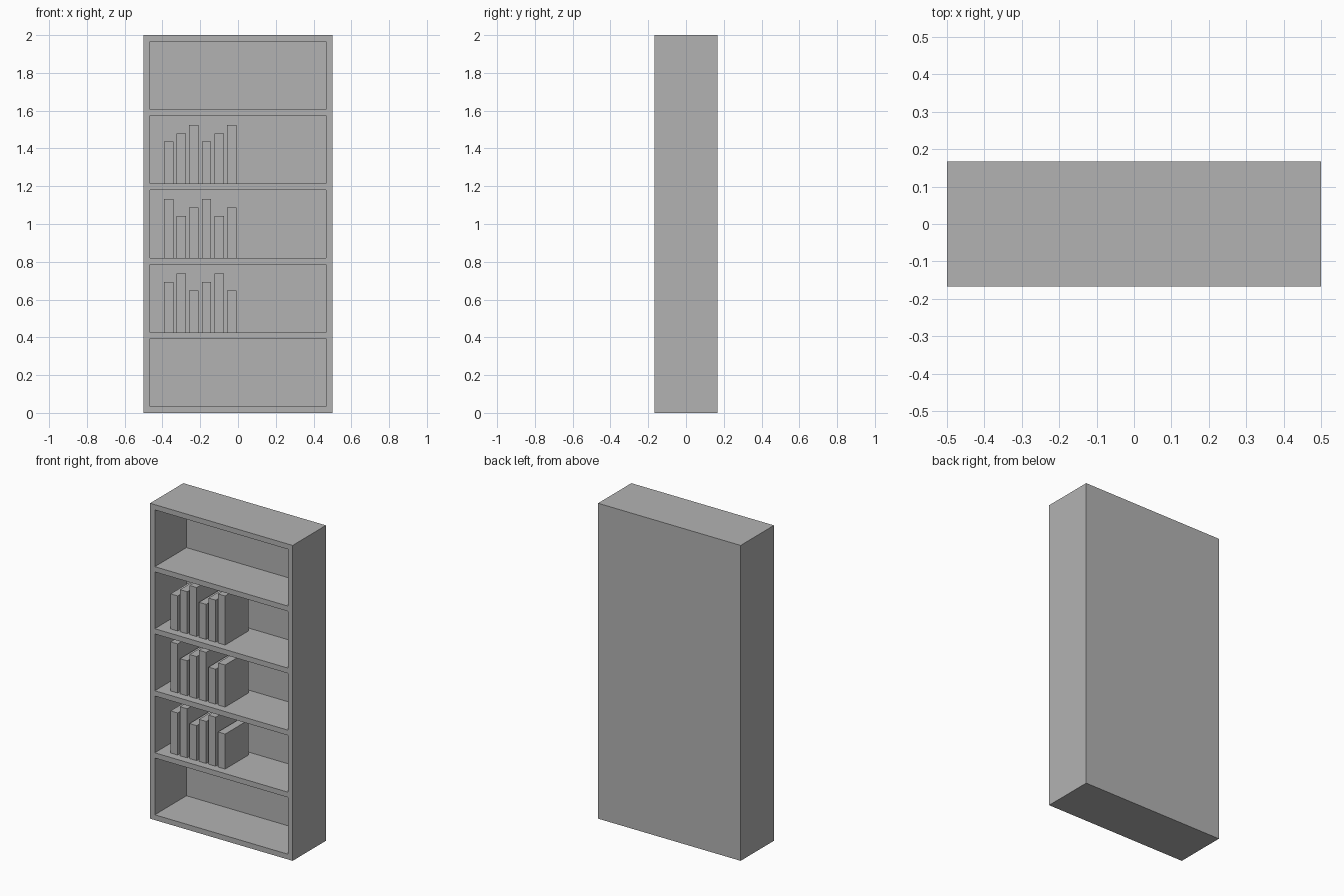
import bpy, bmesh
from mathutils import Vector

if "Cube" in bpy.data.objects:
    bpy.data.objects.remove(bpy.data.objects["Cube"])

W, D, H = 1.0, 1 / 3, 2.0       # overall size
T = 1 / 30                      # board thickness
BACK = 1 / 60                   # back panel thickness
BAYS = 5
OPEN = (H - (BAYS + 1) * T) / BAYS
PITCH = OPEN + T

grey = bpy.data.materials.new("grey")
grey.diffuse_color = (0.45, 0.45, 0.45, 1)
grey.use_nodes = True
grey.node_tree.nodes["Principled BSDF"].inputs["Base Color"].default_value = grey.diffuse_color


def box_mesh(lo, hi):
    lo, hi = Vector(lo), Vector(hi)
    bm = bmesh.new()
    bmesh.ops.create_cube(bm, size=1)
    bmesh.ops.scale(bm, vec=hi - lo, verts=bm.verts)
    bmesh.ops.translate(bm, vec=(lo + hi) / 2, verts=bm.verts)
    return bm


def finish(name, bm):
    bmesh.ops.recalc_face_normals(bm, faces=bm.faces)
    mesh = bpy.data.meshes.new(name)
    bm.to_mesh(mesh)
    bm.free()
    mesh.materials.append(grey)
    obj = bpy.data.objects.new(name, mesh)
    bpy.context.collection.objects.link(obj)
    return obj


# Cabinet: solid block, front sliced into a frame, bays pushed inwards
bm = box_mesh((-W / 2, -D / 2, 0), (W / 2, D / 2, H))
cuts = [((x, 0, 0), (1, 0, 0)) for x in (-W / 2 + T, W / 2 - T)]
for i in range(BAYS):
    z = T + i * PITCH
    cuts += [((0, 0, z), (0, 0, 1)), ((0, 0, z + OPEN), (0, 0, 1))]
for co, no in cuts:
    bmesh.ops.bisect_plane(bm, geom=bm.verts[:] + bm.edges[:] + bm.faces[:],
                           plane_co=co, plane_no=no)


def is_bay(face):
    c = face.calc_center_median()
    return (face.normal.y < -0.9 and abs(c.x) < W / 2 - T
            and (c.z % PITCH) > T + 0.01)


bm.normal_update()
bays = [f for f in bm.faces if is_bay(f)]
pushed = bmesh.ops.extrude_discrete_faces(bm, faces=bays)["faces"]
bmesh.ops.translate(bm, vec=(0, D - BACK, 0),
                    verts=list({v for f in pushed for v in f.verts}))
bmesh.ops.dissolve_limit(bm, angle_limit=0.01, verts=bm.verts[:], edges=bm.edges[:])
finish("bookcase_cabinet", bm)

# Books: six on each of the three middle shelves, three repeating heights
for shelf in (1, 2, 3):
    floor = T + shelf * PITCH
    for j in range(6):
        x = -0.3667 + j / 15
        h = (0.2222, 0.2667, 0.3111)[(shelf + j) % 3]
        finish(f"book_{shelf}_{j + 1}",
               box_mesh((x - 0.025, -0.1167, floor), (x + 0.025, 0.1167, floor + h)))
